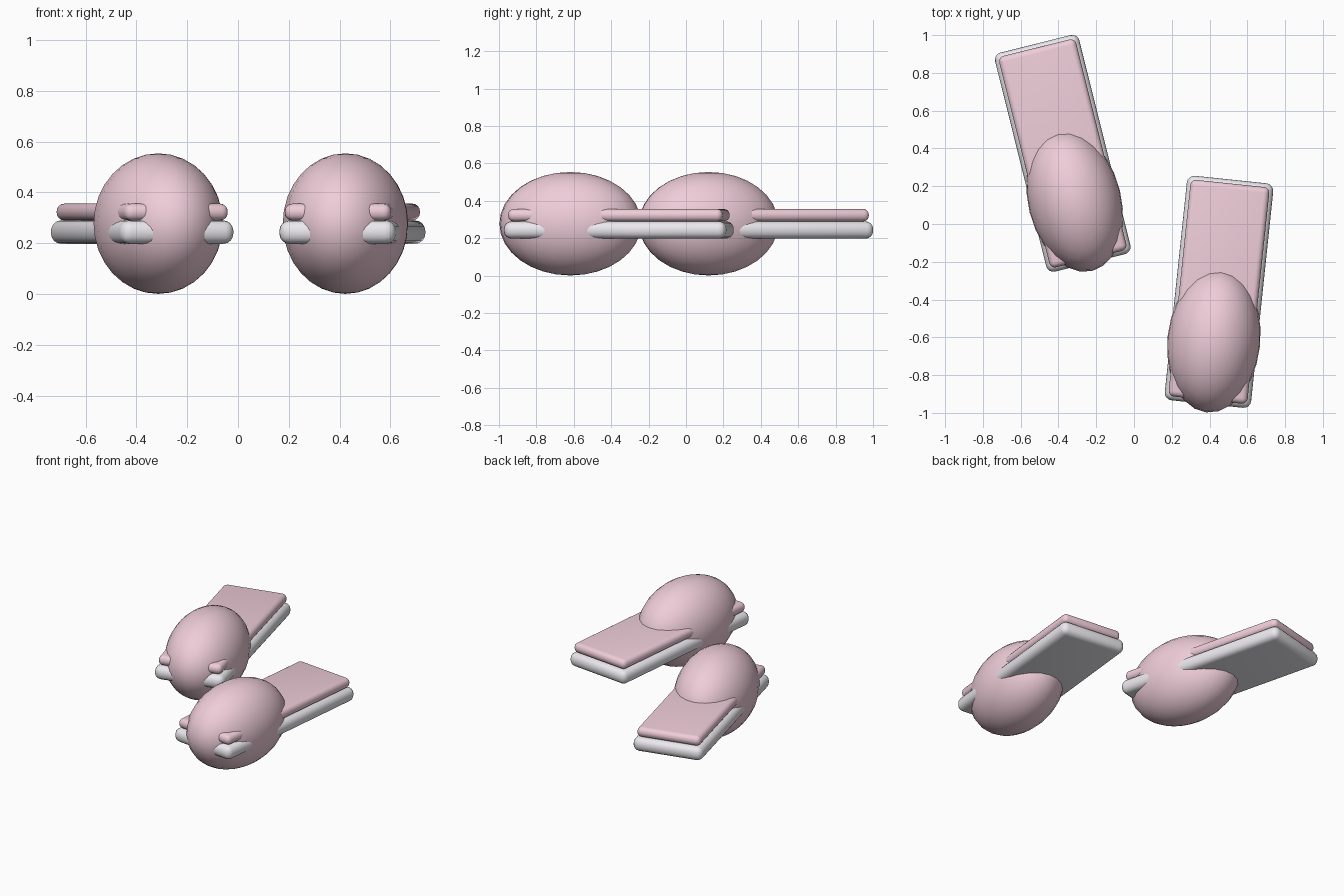
import bpy, math
from mathutils import Matrix, Vector

if "Cube" in bpy.data.objects:
    bpy.data.objects.remove(bpy.data.objects["Cube"])


def material(name, rgb):
    m = bpy.data.materials.new(name)
    m.diffuse_color = (*rgb, 1)
    m.use_nodes = True
    m.node_tree.nodes["Principled BSDF"].inputs["Base Color"].default_value = m.diffuse_color
    return m


PINK = material("pink_fabric", (0.86, 0.61, 0.69))
PALE = material("pale_rubber", (0.83, 0.81, 0.85))


def finish(ob, name, mat, angle):
    ob.name = name
    ob.data.materials.append(mat)
    bpy.ops.object.shade_smooth_by_angle(angle=math.radians(angle))


def slab(name, loc, rot, size, bevel, mat):
    bpy.ops.mesh.primitive_cube_add(size=1, location=loc, rotation=(0, 0, rot))
    ob = bpy.context.object
    ob.scale = size
    bpy.ops.object.transform_apply(location=False, rotation=False, scale=True)
    mod = ob.modifiers.new("rounded_edges", 'BEVEL')
    mod.width = bevel
    mod.segments = 4
    bpy.ops.object.modifier_apply(modifier=mod.name)
    finish(ob, name, mat, 40)


def slipper(side, x, y, degrees):
    rot = math.radians(degrees)
    # sole and the slightly smaller insole on top of it
    slab(side + "_sole", (x, y, 0.244), rot, (0.46, 1.195, 0.092), 0.04, PALE)
    slab(side + "_insole", (x, y, 0.323), rot, (0.42, 1.153, 0.066), 0.03, PINK)
    # puffy egg-shaped upper around the toe end
    toe = Matrix.Rotation(rot, 3, 'Z') @ Vector((0, -0.261, 0))
    bpy.ops.mesh.primitive_uv_sphere_add(
        segments=24, ring_count=16, radius=1,
        location=(x + toe.x, y + toe.y, 0.2775), rotation=(0, 0, rot))
    ob = bpy.context.object
    ob.scale = (0.246, 0.381, 0.2765)
    bpy.ops.object.transform_apply(location=False, rotation=False, scale=True)
    finish(ob, side + "_upper", PINK, 60)


slipper("left", -0.377, 0.374, 14)
slipper("right", 0.450, -0.359, -6)
